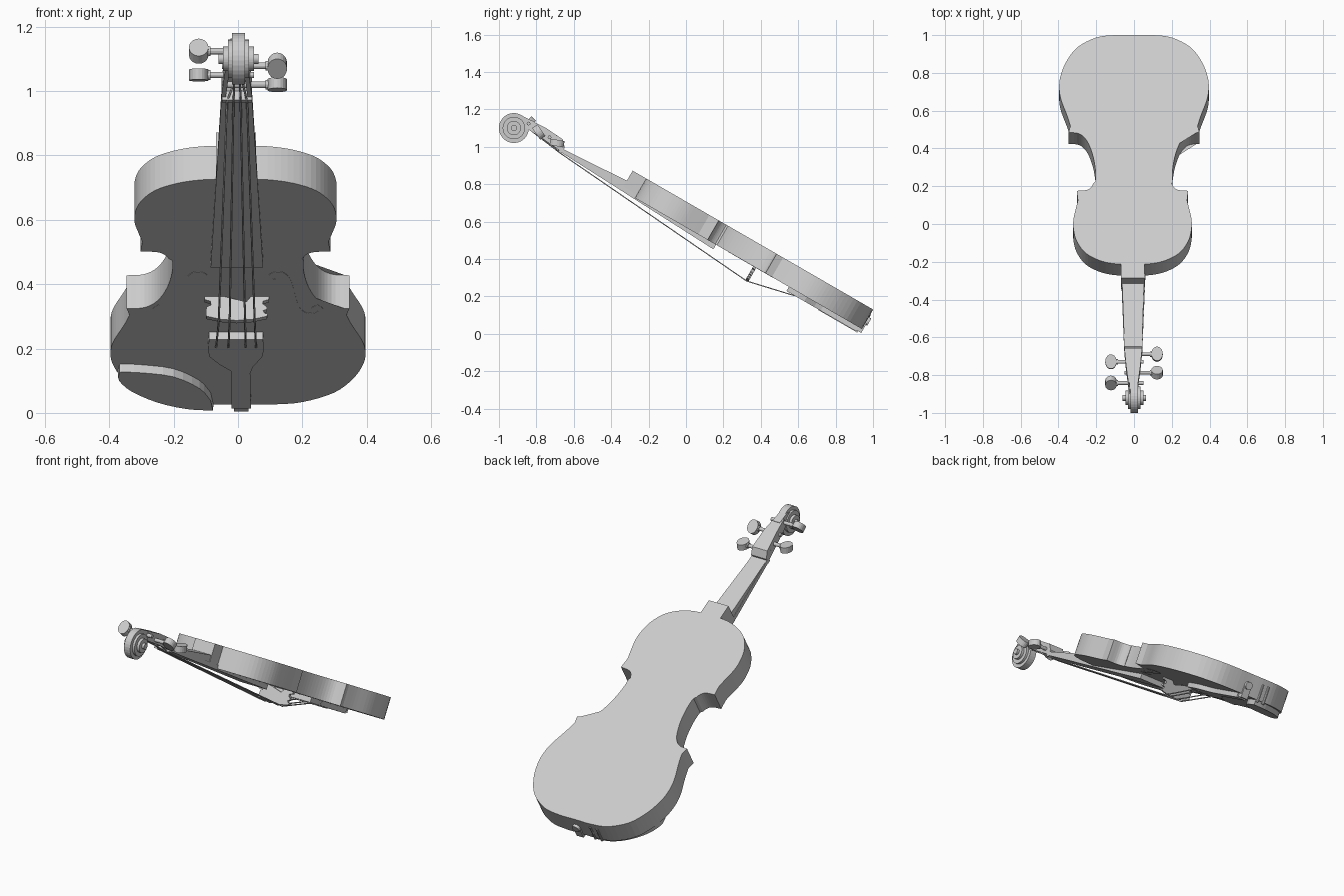
import bpy, bmesh, math
from mathutils import Matrix, Vector

if "Cube" in bpy.data.objects:
    bpy.data.objects.remove(bpy.data.objects["Cube"])

# Local frame: x across, v along the body to the scroll, w out of the front plate
M = Matrix.Translation((0, 1, 0.13)) @ Matrix.Rotation(math.radians(150), 4, 'X')


def finish(name, bm):
    bmesh.ops.recalc_face_normals(bm, faces=bm.faces)
    me = bpy.data.meshes.new(name)
    bm.to_mesh(me)
    bm.free()
    me.transform(M)
    ob = bpy.data.objects.new(name, me)
    bpy.context.collection.objects.link(ob)
    return ob


def rings_to_mesh(name, rings):
    bm = bmesh.new()
    vs = [[bm.verts.new(p) for p in r] for r in rings]
    n = len(rings[0])
    for a, b in zip(vs, vs[1:]):
        for i in range(n):
            j = (i + 1) % n
            bm.faces.new((a[i], a[j], b[j], b[i]))
    caps = [bm.faces.new(vs[0]), bm.faces.new(vs[-1])]
    bmesh.ops.triangulate(bm, faces=caps)
    return finish(name, bm)


def prism(name, pts, a, b, axis='w'):
    put = {'w': lambda p, q, h: (p, q, h),
           'v': lambda p, q, h: (p, h, q),
           'x': lambda p, q, h: (h, p, q)}[axis]
    return rings_to_mesh(name, [[put(p, q, h) for p, q in pts] for h in (a, b)])


def loft(name, sections):
    # each section: v, x0, x1, w0, w1
    return rings_to_mesh(name, [[(x0, v, w0), (x1, v, w0), (x1, v, w1), (x0, v, w1)]
                                for v, x0, x1, w0, w1 in sections])


def circle(cx, cy, r, n=32, sx=1.0):
    return [(cx + sx * r * math.cos(2 * math.pi * i / n),
             cy + r * math.sin(2 * math.pi * i / n)) for i in range(n)]


def spline(pts, steps=4):
    P = [Vector(p) for p in pts]
    P = [2 * P[0] - P[1]] + P + [2 * P[-1] - P[-2]]
    out = []
    for a, b, c, d in zip(P, P[1:], P[2:], P[3:]):
        for k in range(steps):
            t = k / steps
            out.append(0.5 * (2 * b + (c - a) * t + (2 * a - 5 * b + 4 * c - d) * t * t
                              + (3 * b - a - 3 * c + d) * t ** 3))
    return out + [P[-2]]


# Body: lower bout, waist and upper bout curves meeting at sharp corners
lower = [(0, 0), (.1, 0), (.2, .015), (.3, .075), (.36, .165), (.39, .255),
         (.396, .33), (.385, .40), (.355, .49), (.337, .555)]
waist = [(.346, .595), (.29, .603), (.25, .645), (.222, .72), (.207, .80),
         (.203, .87), (.211, .915), (.238, .945), (.295, .952)]
upper = [(.289, 1.01), (.302, 1.07), (.313, 1.13), (.312, 1.19), (.295, 1.26),
         (.25, 1.33), (.18, 1.375), (.1, 1.397), (0, 1.402)]
half = spline(lower) + spline(waist) + spline(upper)
outline = [(p.x, p.y) for p in half] + [(-p.x, p.y) for p in reversed(half[1:-1])]
outline = [(x - (.008 if v > .9 else 0), v) for x, v in outline]
prism("body", outline, 0, .12)

# Sound holes: S-shaped ribbons with curled ends
f_line = spline([(.232, .60), (.247, .612), (.258, .59), (.245, .565), (.21, .562), (.182, .60),
                 (.168, .68), (.155, .77), (.135, .815), (.108, .812), (.1, .785), (.115, .775)])
for side, nm in ((-1, "left"), (1, "right")):
    L, R = [], []
    for i, p in enumerate(f_line):
        t = f_line[min(i + 1, len(f_line) - 1)] - f_line[max(i - 1, 0)]
        nrm = Vector((-t.y, t.x)).normalized()
        wd = .004 + .006 * math.sin(math.pi * i / (len(f_line) - 1))
        L.append(p + nrm * wd)
        R.append(p - nrm * wd)
    prism("sound_hole_" + nm, [(side * p.x, p.y) for p in L + R[::-1]], .115, .121)

# Neck, heel, fingerboard and nut
loft("heel", [(1.36, -.068, .056, 0, .12), (1.484, -.068, .056, 0, .12)])
loft("neck", [(1.45, -.064, .054, .06, .105), (1.87, -.05, .042, .086, .1)])
loft("fingerboard", [(.9, -.085, .078, .12, .148), (1.87, -.052, .044, .084, .106)])
loft("nut", [(1.862, -.05, .044, .08, .112), (1.88, -.05, .044, .08, .112)])

# Pegbox: two tapered cheeks, a back and a closed throat under the scroll
for s, nm in ((-1, "left"), (1, "right")):
    loft("pegbox_cheek_" + nm, [(v, s * x - .004, s * (x - .014) - .004, w0, w1) for v, x, w0, w1 in
         ((1.86, .048, .075, .105), (1.89, .047, .042, .1), (2.0, .038, .034, .092),
          (2.1, .026, .04, .088))])
loft("pegbox_back", [(1.86, -.05, .042, .075, .1), (1.89, -.05, .042, .042, .065),
                     (2.0, -.041, .033, .034, .05), (2.1, -.03, .022, .04, .055)])
prism("pegbox_throat", [(2.07, .036), (2.14, .042), (2.17, .07), (2.15, .12), (2.09, .1), (2.06, .06)],
      -.024, .02, 'x')

# Scroll: stepped discs narrowing out to the eye
for i, (r, h) in enumerate(((.08, .018), (.06, .031), (.038, .046), (.016, .06))):
    prism("scroll_turn_%d" % (i + 1), circle(2.148, .12, r), -h, h + .003, 'x')

# Tuning pegs: shaft, collar and flat rounded head
pegs = [(1.908, .074, 1, 20), (2.022, .072, 1, -25), (1.958, .068, -1, 25), (2.092, .06, -1, 75)]
for i, (v, w, s, ang) in enumerate(pegs):
    n = "peg_%d" % (i + 1)
    prism(n + "_shaft", circle(v, w, .01, 12), -s * .05, s * .1, 'x')
    prism(n + "_collar", circle(v, w, .015, 12), s * .085, s * .096, 'x')
    c, sn = math.cos(math.radians(ang)), math.sin(math.radians(ang))
    rings = []
    for h in (-.017, .017):
        rings.append([(x, v + q * c - h * sn, w + q * sn + h * c)
                      for x, q in circle(s * .122, 0, .038, 20, .8)])
    rings_to_mesh(n + "_head", rings)

# Bridge with feet, arch and side notches
b_half = [(.03, .118), (.03, .128), (.045, .128), (.045, .14), (.1, .118)]
b_half = [(0, .142), (.03, .138), (.045, .118), (.1, .118), (.1, .13), (.082, .136),
          (.08, .15), (.094, .156), (.094, .165), (.082, .17), (.084, .178), (.096, .182),
          (.094, .19), (.05, .201), (0, .205)]
prism("bridge", [(x - .004, w) for x, w in b_half] + [(-x - .004, w) for x, w in b_half[-2:0:-1]],
      .652, .67, 'v')

# Tailpiece and its end fittings
prism("tailpiece", [(-.02, .02), (.04, .02), (.038, .24), (.047, .28), (.075, .34), (.08, .38),
                    (.078, .45), (-.09, .45), (-.093, .38), (-.088, .34), (-.055, .29), (-.02, .25)],
      .118, .146)
loft("tail_loop", [(-.008, -.012, .032, .07, .14), (.03, -.012, .032, .07, .14)])
prism("end_button", circle(.01, .068, .022, 20), -.016, .01, 'v')

# Chin rest on the lower left, with two clamp posts
prism("chin_rest", [(p.x, p.y) for p in
      spline([(-.078, .012), (-.16, .022), (-.25, .062), (-.33, .13), (-.37, .2), (-.368, .25)], 3)
      + spline([(-.36, .252), (-.3, .247), (-.2, .222), (-.12, .15), (-.085, .075)], 3)], .115, .149)
for i, x in enumerate((-.085, -.125)):
    prism("chin_rest_clamp_%d" % (i + 1), circle(x, .004, .009, 10), .03, .13)

# Strings from tailpiece over bridge and nut into the pegbox
runs = [(-.068, -.06, -.034, -.018, 1.908), (-.03, -.026, -.014, -.01, 2.02),
        (.024, .022, .008, .004, 2.08), (.056, .052, .028, .012, 1.958)]
for i, (xt, xb, xn, xp, vp) in enumerate(runs):
    cu = bpy.data.curves.new("string_%d" % (i + 1), 'CURVE')
    cu.dimensions = '3D'
    cu.bevel_depth = .0032
    cu.bevel_resolution = 1
    sp = cu.splines.new('POLY')
    path = [(xt, .4, .146), (xb, .661, .206), (xn, 1.87, .112), (xp, vp, .084)]
    sp.points.add(len(path) - 1)
    for pt, co in zip(sp.points, path):
        pt.co = (*co, 1)
    ob = bpy.data.objects.new(cu.name, cu)
    ob.matrix_world = M
    bpy.context.collection.objects.link(ob)
